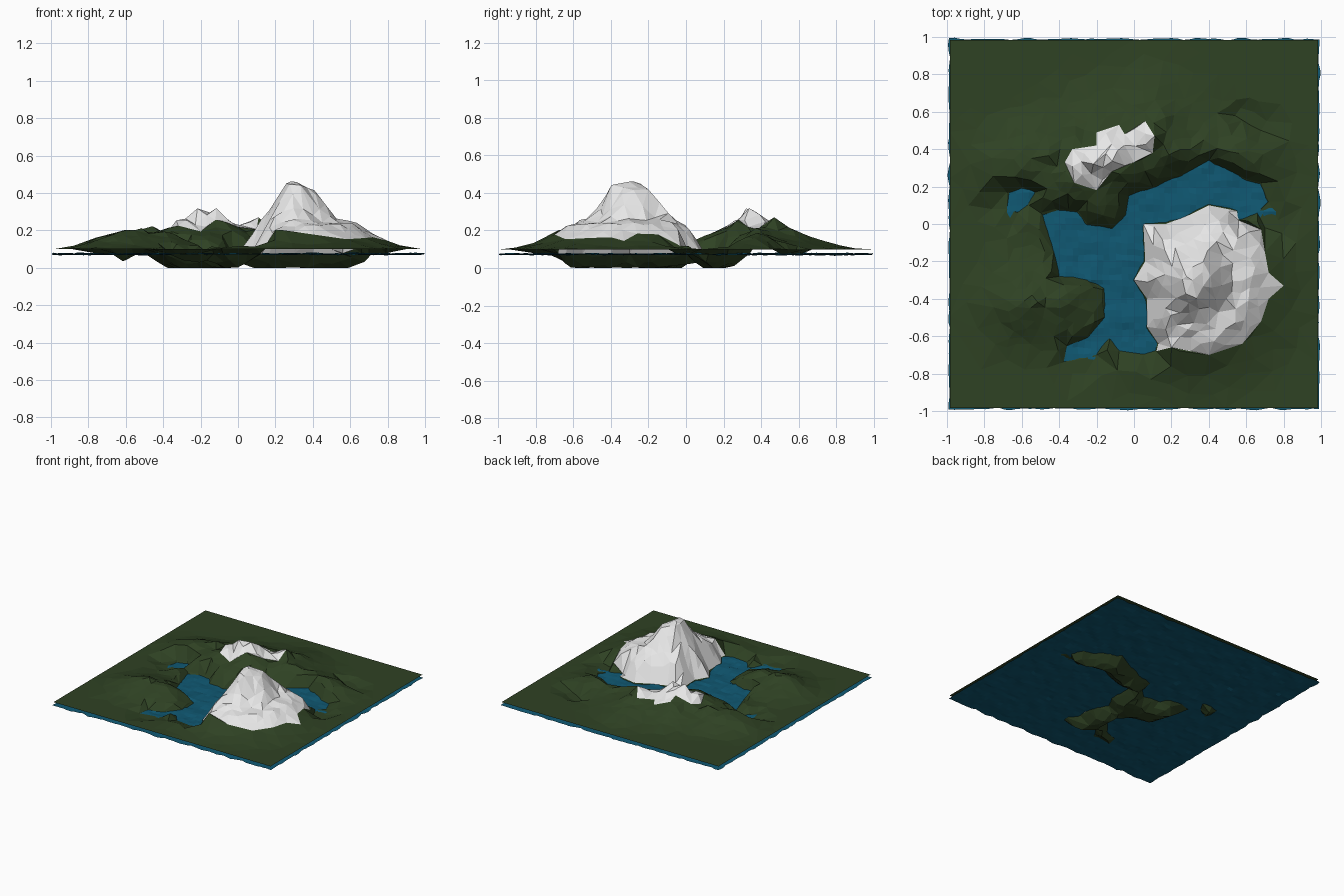
import bpy, math, random
from mathutils import Vector, noise
from mathutils.geometry import delaunay_2d_cdt

if "Cube" in bpy.data.objects:
    bpy.data.objects.remove(bpy.data.objects["Cube"])

random.seed(7)


def pairs(*n):
    return [Vector((n[i], n[i + 1])) for i in range(0, len(n), 2)]


# Outlines of the lake, ponds and snow fields seen from above
LAKE = pairs(-.5, .06, -.42, .08, -.3, .07, -.25, 0, -.12, -.02, -.05, .05, -.03, .15, .1, .2,
             .25, .26, .4, .34, .52, .28, .6, .24, .68, .22, .72, .12, .77, .02, .79, -.05,
             .7, -.02, .66, .06, .56, .02, .55, .07, .4, .1, .3, .05, .17, 0, .05, 0,
             .06, -.2, 0, -.3, .07, -.4, .07, -.55, .13, -.64, .12, -.68, .05, -.7, -.08, -.68,
             -.13, -.62, -.2, -.7, -.27, -.72, -.26, -.8, -.33, -.8, -.38, -.74, -.36, -.65,
             -.25, -.6, -.16, -.5, -.17, -.35, -.25, -.3, -.4, -.28, -.43, -.15)
POND_W = pairs(-.76, .08, -.68, .17, -.6, .2, -.53, .17, -.56, .1, -.62, .06, -.65, 0, -.68, .08)
POND_E = pairs(.54, .58, .57, .62, .64, .6, .71, .55, .68, .5, .62, .53)
SNOW_A = pairs(.05, 0, .17, 0, .3, .05, .4, .1, .55, .07, .56, .02, .68, -.03, .7, -.15,
               .72, -.26, .8, -.33, .72, -.4, .68, -.52, .58, -.64, .4, -.7, .2, -.66,
               .12, -.68, .13, -.64, .07, -.55, .07, -.4, 0, -.3, .06, -.2)
SNOW_B = pairs(-.37, .33, -.32, .22, -.2, .18, -.12, .28, 0, .33, .1, .38, .11, .47, .06, .55,
               -.05, .48, -.08, .53, -.2, .49, -.2, .42, -.33, .4)
WATERS, SNOWS = (LAKE, POND_W, POND_E), (SNOW_A, SNOW_B)


def inside(p, poly):
    hit = False
    for a, b in zip(poly, poly[1:] + poly[:1]):
        if (a.y > p.y) != (b.y > p.y) and p.x < (b.x - a.x) * (p.y - a.y) / (b.y - a.y) + a.x:
            hit = not hit
    return hit


def seg_dist(p, a, b):
    t = max(0, min(1, (p - a).dot(b - a) / max((b - a).length_squared, 1e-9)))
    return (p - a.lerp(b, t)).length, t


def edge_dist(p, poly):
    return min(seg_dist(p, a, b)[0] for a, b in zip(poly, poly[1:] + poly[:1]))


def curve(x, pts):
    for (x0, y0), (x1, y1) in zip(pts, pts[1:]):
        if x < x1:
            return y0 + (y1 - y0) * (x - x0) / (x1 - x0)
    return pts[-1][1]


# Slope profile of the main mountain: distance from summit, height above plain
MAIN = [(0, .375), (.05, .36), (.1, .325), (.15, .255), (.2, .185), (.25, .155),
        (.31, .14), (.36, .11), (.42, .07), (.5, .035), (.6, .01), (.68, 0)]
RIDGE_TOP = [(0, .18), (.2, .2), (.38, .235), (.55, .19), (.75, .135), (1, .16)]
RIDGE_SIDE = [(0, 1), (.06, .78), (.12, .6), (.2, .4), (.32, .17), (.42, .03), (.48, 0)]
# Lower hills: start, end, height, reach
HILLS = [((-.45, .34), (-.62, .3), .11, .33), ((-.42, -.42), (-.62, -.42), .1, .3),
         ((.25, .42), (.6, .36), .08, .28), ((.66, -.2), (.6, -.42), .1, .28)]


def height(p):
    d = [edge_dist(p, w) for w in WATERS]
    for w, e in zip(WATERS, d):
        if inside(p, w) and e > 1e-4:
            return max(0, .074 - .9 * e)
    bumps = [curve((p - Vector((.3, -.29))).length, MAIN)]
    s, t = seg_dist(p, Vector((-.27, .3)), Vector((.08, .46)))
    bumps.append(curve(t, RIDGE_TOP) * curve(s, RIDGE_SIDE))
    for a, b, h, r in HILLS:
        s, t = seg_dist(p, Vector(a), Vector(b))
        bumps.append(h * max(0, 1 - s / r) ** 1.2)
    h = sum(b ** 4 for b in bumps) ** .25
    q = p.to_3d()
    rough = noise.noise(q * 6) * .3 + noise.noise(q * 14 + Vector((3, 1, 0))) * .22
    h *= 1 + rough * min(1, .25 + (p - Vector((.3, -.29))).length * 2.5)
    return min(.1 + h, .078 + 1.8 * min(d))


def material(name, col):
    m = bpy.data.materials.new(name)
    m.diffuse_color = (*col, 1)
    m.use_nodes = True
    m.node_tree.nodes["Principled BSDF"].inputs["Base Color"].default_value = m.diffuse_color
    return m


def make(name, verts, faces, mats):
    me = bpy.data.meshes.new(name)
    me.from_pydata(verts, [], faces)
    for m in mats:
        me.materials.append(m)
    ob = bpy.data.objects.new(name, me)
    bpy.context.collection.objects.link(ob)
    return me


grass = material("grass green", (.028, .054, .017))
snow = material("snow white", (.8, .8, .8))
blue = material("water blue", (.005, .098, .17))

# Terrain: scattered points joined into triangles, with outlines kept as edges
E = .985
pts, edges = [], []
for poly in WATERS + SNOWS:
    n = len(pts)
    pts += poly
    edges += [(n + i, n + (i + 1) % len(poly)) for i in range(len(poly))]
for i in range(8):
    u = -E + 2 * E * i / 8
    pts += [Vector((u, -E)), Vector((E, u)), Vector((-u, E)), Vector((-E, -u))]
for _ in range(9000):
    p = Vector((random.uniform(-.95, .95), random.uniform(-.95, .95)))
    gap = .045 if max(abs(p.x), abs(p.y)) < .68 else .085
    if all((p - q).length > gap for q in pts):
        pts.append(p)
pts += pairs(.28, -.28, -.16, .385)
out = delaunay_2d_cdt(pts, edges, [], 0, 1e-4)
verts = [(p.x, p.y, height(p)) for p in out[0]]
land = make("terrain", verts, out[2], [grass, snow])
for f in land.polygons:
    c = f.center.xy
    f.material_index = int(any(inside(c, s) for s in SNOWS) and not inside(c, LAKE))

# Water: one rippled sheet under the land
N = 60
verts = []
for j in range(N + 1):
    for i in range(N + 1):
        p = Vector((2 * i / N - 1, 2 * j / N - 1, 0)) * .99
        w = noise.noise(p * 9) * .009 + noise.noise(p * 22) * .006
        dx, dy = noise.noise(p * 13 + Vector((5, 0, 2))), noise.noise(p * 13 + Vector((0, 9, 4)))
        verts.append((max(-1, min(1, p.x + dx * .014)), max(-1, min(1, p.y + dy * .014)), .074 + w))
faces = [(k, k + 1, k + N + 2, k + N + 1)
         for j in range(N) for i in range(N) for k in [j * (N + 1) + i]]
make("water", verts, faces, [blue])
